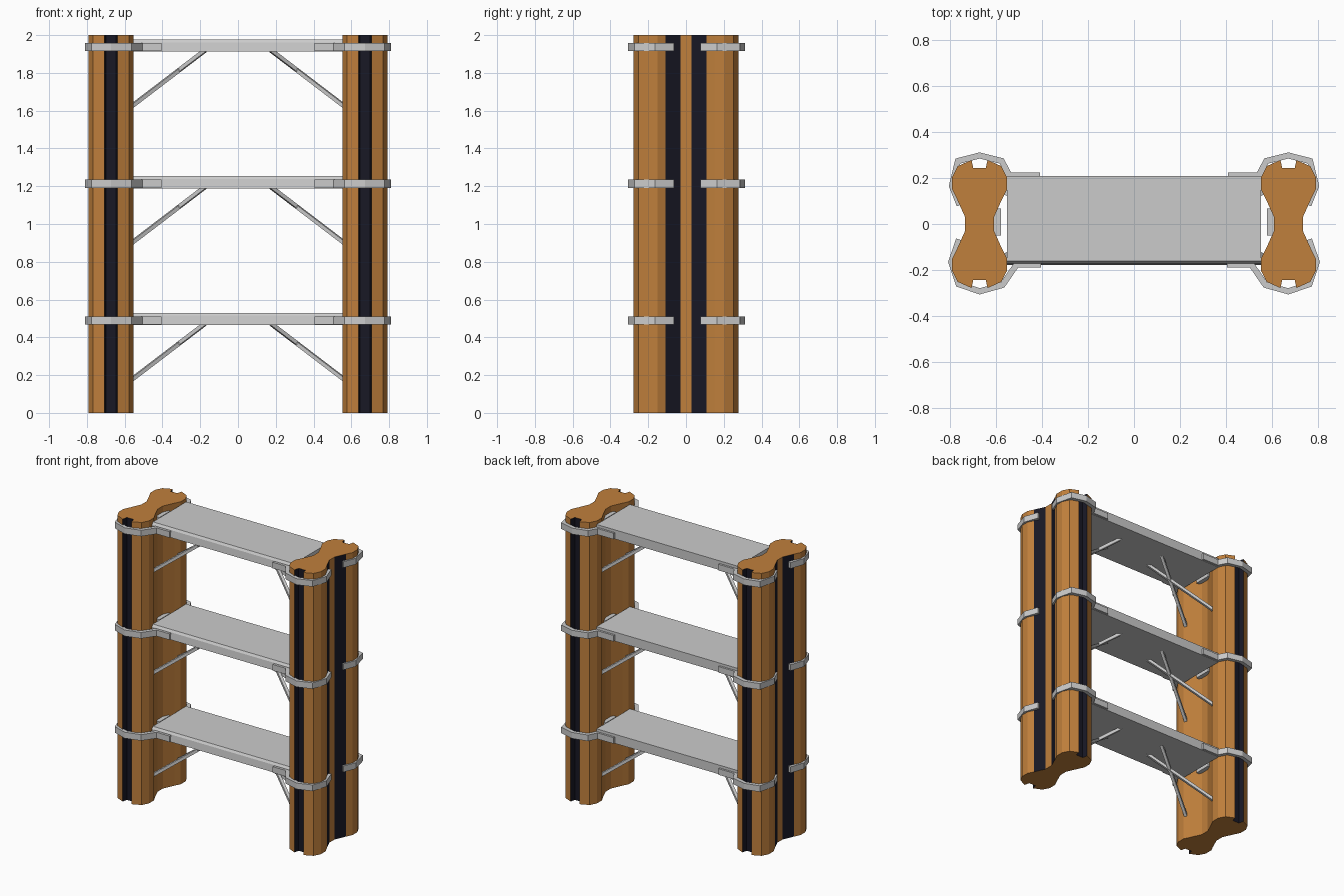
import bpy, bmesh
from mathutils import Vector

if "Cube" in bpy.data.objects:
    bpy.data.objects.remove(bpy.data.objects["Cube"])


def material(name, rgb):
    m = bpy.data.materials.new(name)
    m.diffuse_color = (*rgb, 1)
    m.use_nodes = True
    m.node_tree.nodes["Principled BSDF"].inputs["Base Color"].default_value = m.diffuse_color
    return m


ORANGE = material("orange", (0.53, 0.215, 0.045))
NAVY = material("navy", (0.009, 0.009, 0.018))


def finish(bm, name, mats=()):
    bmesh.ops.recalc_face_normals(bm, faces=bm.faces)
    me = bpy.data.meshes.new(name)
    bm.to_mesh(me)
    bm.free()
    for m in mats:
        me.materials.append(m)
    ob = bpy.data.objects.new(name, me)
    bpy.context.collection.objects.link(ob)
    return ob


def prism(name, pts, z0, z1, mats=(), dark=()):
    """Vertical extrusion of an outline; side faces listed in dark use slot 1."""
    bm = bmesh.new()
    lo = [bm.verts.new((x, y, z0)) for x, y in pts]
    hi = [bm.verts.new((x, y, z1)) for x, y in pts]
    bm.faces.new(lo)
    bm.faces.new(hi)
    n = len(pts)
    for i in range(n):
        j = (i + 1) % n
        f = bm.faces.new((lo[i], lo[j], hi[j], hi[i]))
        f.material_index = 1 if i in dark else 0
    return finish(bm, name, mats)


def box(name, x0, x1, y0, y1, z0, z1):
    return prism(name, [(x0, y0), (x1, y0), (x1, y1), (x0, y1)], z0, z1)


def ribbon(path, t):
    """Closed outline of a strip of thickness t to the right of an open path."""
    p = [Vector(q) for q in path]
    nrm = []
    for a, b in zip(p, p[1:]):
        d = (b - a).normalized()
        nrm.append(Vector((d.y, -d.x)))
    inner = []
    for i, q in enumerate(p):
        a, b = nrm[max(i - 1, 0)], nrm[min(i, len(nrm) - 1)]
        m = (a + b).normalized()
        inner.append(q + m * t / m.dot(a))
    return p + inner[::-1]


def strut(name, a, b, w):
    """Square bar between two points."""
    a, b = Vector(a), Vector(b)
    bm = bmesh.new()
    bmesh.ops.create_cube(bm, size=1)
    bmesh.ops.scale(bm, vec=(w, w, (b - a).length), verts=bm.verts)
    bm.transform((b - a).to_track_quat('Z', 'Y').to_matrix().to_4x4())
    bmesh.ops.translate(bm, vec=(a + b) / 2, verts=bm.verts)
    finish(bm, name)


# Quarter outline of a post: end notch, rounded lobe, narrow waist
quarter = [(0.027, 0.243), (0.035, 0.279), (0.095, 0.252), (0.119, 0.205),
           (0.119, 0.15), (0.098, 0.108), (0.063, 0.03)]
PX = 0.673
outline = (quarter + [(x, -y) for x, y in quarter[::-1]]
           + [(-x, -y) for x, y in quarter] + [(-x, y) for x, y in quarter[::-1]])
# Dark faces: outer waist slopes plus both end notches
DARK = (5, 7, 0, 12, 13, 14, 26, 27)

# Strap outer paths, from shelf tab round the lobe to the outer waist
back_path = [(0.41, 0.224), (0.535, 0.224), (0.568, 0.286), (0.673, 0.312),
             (0.778, 0.285), (0.807, 0.165), (0.772, 0.077)]
front_path = [(0.405, -0.19), (0.505, -0.19), (0.565, -0.277), (0.673, -0.307),
              (0.775, -0.272), (0.81, -0.165), (0.775, -0.063)]

for s, side in ((-1, "left"), (1, "right")):
    prism(f"{side}_post", [(s * (PX + x), y) for x, y in outline], 0, 2,
          (ORANGE, NAVY), DARK)

for k in range(3):
    z = 0.465 + 0.7235 * k

    # Shelf slab with a slightly sloped front edge
    bm = bmesh.new()
    prof = [(-0.178, z), (0.21, z), (0.21, z + 0.065), (-0.162, z + 0.065),
            (-0.172, z + 0.05)]
    rings = [[bm.verts.new((x, y, zz)) for y, zz in prof] for x in (-0.553, 0.553)]
    bm.faces.new(rings[0])
    bm.faces.new(rings[1])
    for i in range(5):
        j = (i + 1) % 5
        bm.faces.new((rings[0][i], rings[0][j], rings[1][j], rings[1][i]))
    finish(bm, f"shelf_{k}")

    for s, side in ((-1, "left"), (1, "right")):
        # Straps around the lobes and a pad at the inner waist
        for path, t, end in ((back_path, 0.026, "back"), (front_path, -0.026, "front")):
            prism(f"{side}_{end}_strap_{k}",
                  [(s * q.x, q.y) for q in ribbon(path, t)], z + 0.003, z + 0.046)
        x0, x1 = sorted((s * 0.58, s * 0.612))
        box(f"{side}_pad_{k}", x0, x1, -0.05, 0.068, z + 0.003, z + 0.046)
        # Crossed braces under the shelf
        for d in (-1, 1):
            strut(f"{side}_brace_{k}_{d}", (s * 0.175, -d * 0.075, z + 0.007),
                  (s * 0.565, d * 0.14, z - 0.29), 0.02)
